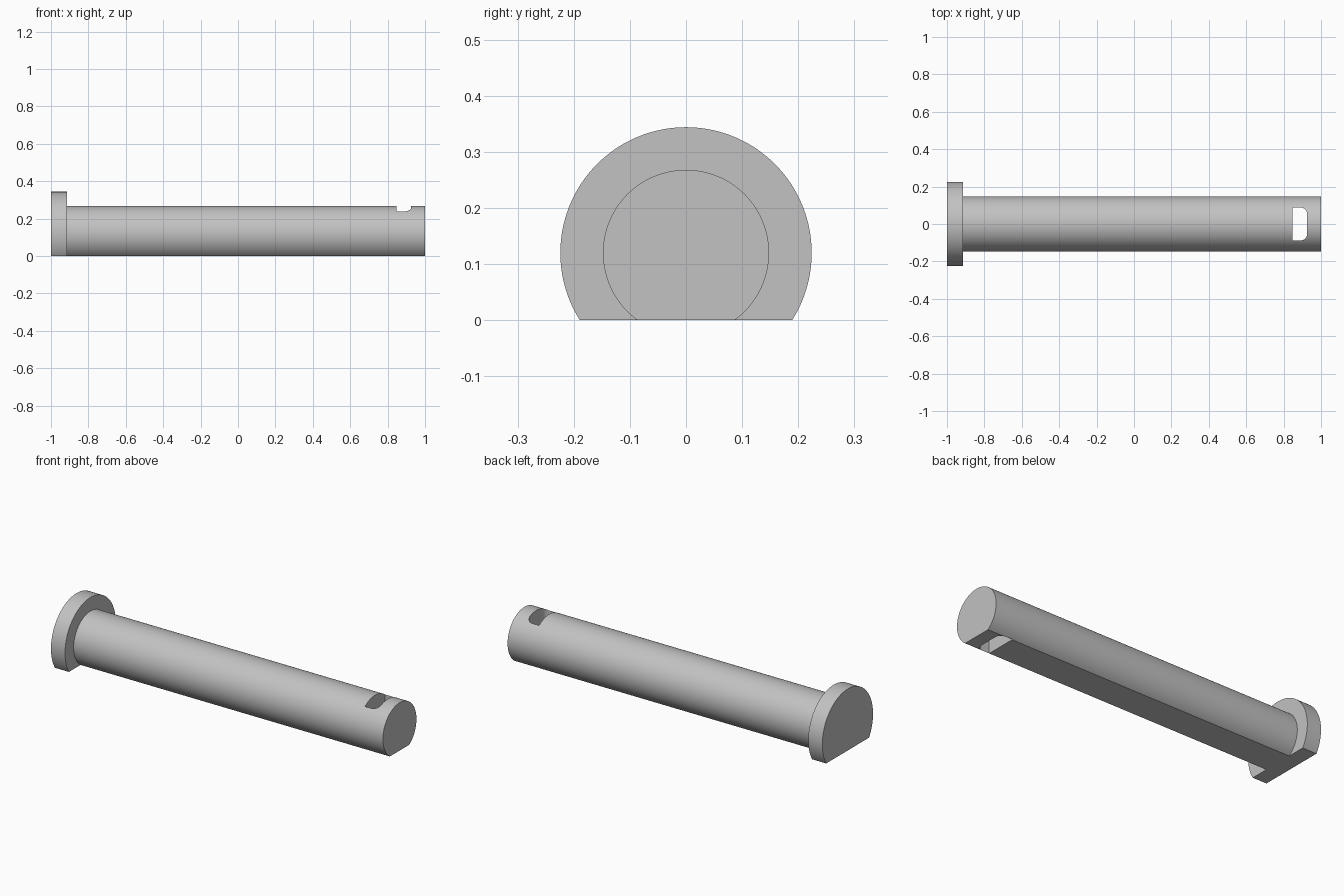
import bpy
import bmesh
import math

cube = bpy.data.objects.get("Cube")
if cube:
    bpy.data.objects.remove(cube, do_unlink=True)

AXIS_Z = 0.12       # height of the pin axis above the flat underside
HEAD_X = -0.913     # where the head meets the shaft

steel = bpy.data.materials.new("grey steel")
steel.use_nodes = True
colour = (0.54, 0.54, 0.54, 1)
steel.diffuse_color = colour
steel.node_tree.nodes["Principled BSDF"].inputs["Base Color"].default_value = colour


def prism(name, outline, offset):
    """Extrude a closed outline of 3D points along an offset."""
    bm = bmesh.new()
    face = bm.faces.new([bm.verts.new(p) for p in outline])
    extruded = bmesh.ops.extrude_face_region(bm, geom=[face])["geom"]
    verts = [v for v in extruded if isinstance(v, bmesh.types.BMVert)]
    bmesh.ops.translate(bm, verts=verts, vec=offset)
    bmesh.ops.recalc_face_normals(bm, faces=bm.faces)
    mesh = bpy.data.meshes.new(name)
    bm.to_mesh(mesh)
    bm.free()
    mesh.materials.append(steel)
    obj = bpy.data.objects.new(name, mesh)
    bpy.context.collection.objects.link(obj)
    return obj


def flatted_bar(name, radius, x0, x1, steps=96):
    """Round bar along x with its underside cut flat at z = 0."""
    start = -math.asin(AXIS_Z / radius)
    sweep = math.pi - 2 * start
    angles = [start + sweep * i / steps for i in range(steps + 1)]
    outline = [(x0, radius * math.cos(a), AXIS_Z + radius * math.sin(a)) for a in angles]
    return prism(name, outline, (x1 - x0, 0, 0))


def slot_outline(x0, x1, half, r, z, steps=10):
    """Rectangle whose two outer corners are rounded."""
    arc = [math.pi / 2 * i / steps for i in range(steps + 1)]
    right = [(x1 - r + r * math.cos(a), half - r + r * math.sin(a), z) for a in arc]
    mirrored = [(x, -y, z) for x, y, z in reversed(right)]
    return [(x0, -half, z)] + mirrored + right + [(x0, half, z)]


# Head and shaft
head = flatted_bar("pin_head", 0.224, -1, HEAD_X)
shaft = flatted_bar("pin_shaft", 0.148, HEAD_X, 1)

# Retaining slot straight through the tip
cutter = prism("slot_cutter", slot_outline(0.847, 0.926, 0.088, 0.035, -0.1), (0, 0, 0.6))
cutter.hide_render = True
cut = shaft.modifiers.new("slot", "BOOLEAN")
cut.operation = "DIFFERENCE"
cut.solver = "EXACT"
cut.object = cutter
bpy.context.view_layer.objects.active = shaft
bpy.ops.object.modifier_apply(modifier=cut.name)
bpy.data.objects.remove(cutter, do_unlink=True)

# Smooth round sides, sharp rims
bpy.ops.object.select_all(action="DESELECT")
for obj in (head, shaft):
    obj.select_set(True)
bpy.ops.object.shade_smooth_by_angle(angle=math.radians(30))
